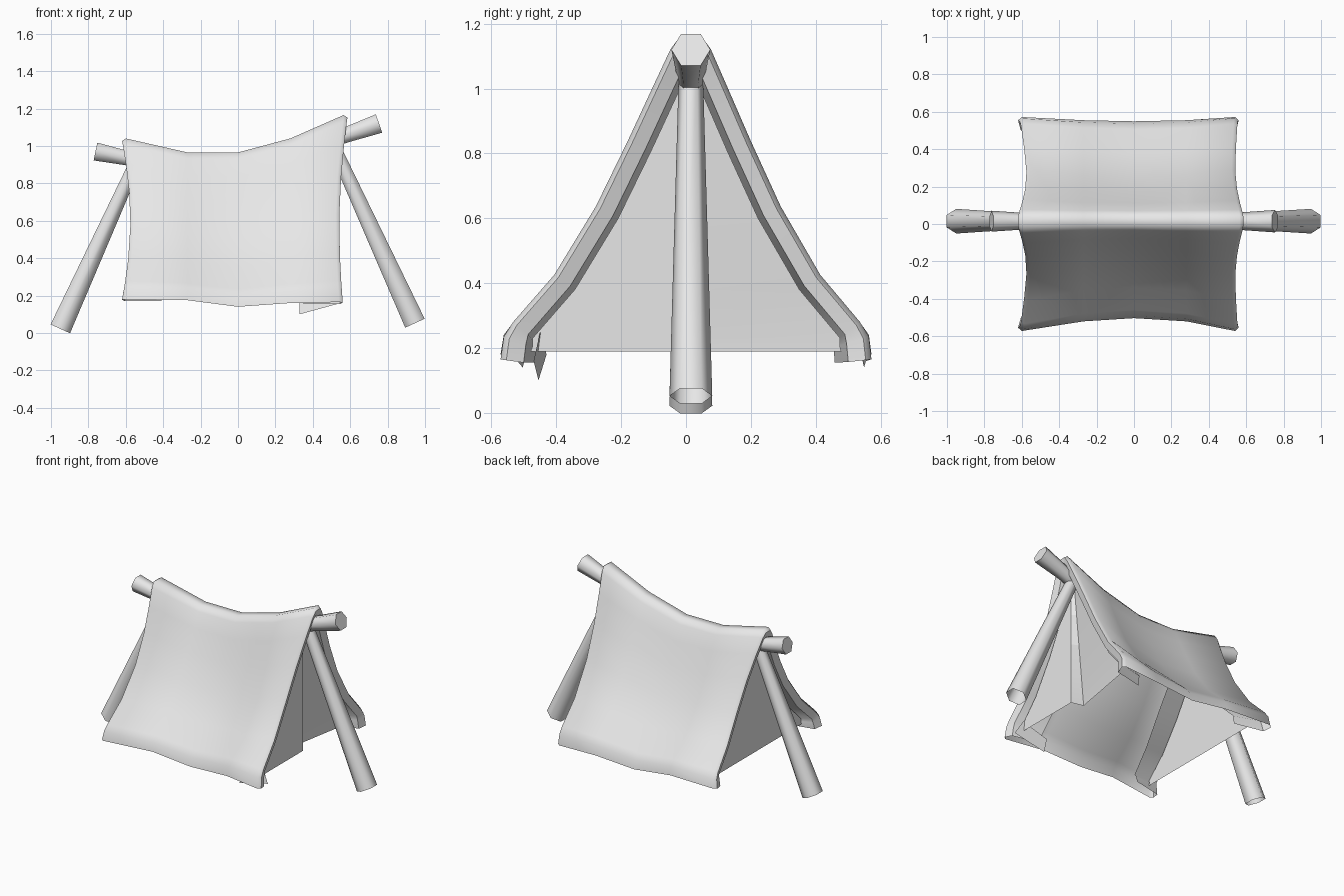
import bpy, bmesh, math
from mathutils import Vector

if "Cube" in bpy.data.objects:
    bpy.data.objects.remove(bpy.data.objects["Cube"])

grey = bpy.data.materials.new("light_grey")
grey.use_nodes = True
grey.diffuse_color = (0.8, 0.8, 0.8, 1)
grey.node_tree.nodes["Principled BSDF"].inputs["Base Color"].default_value = (0.8, 0.8, 0.8, 1)


def finish(name, bm, angle=40):
    mesh = bpy.data.meshes.new(name)
    bm.to_mesh(mesh)
    bm.free()
    mesh.materials.append(grey)
    obj = bpy.data.objects.new(name, mesh)
    bpy.context.collection.objects.link(obj)
    bpy.ops.object.select_all(action='DESELECT')
    obj.select_set(True)
    bpy.context.view_layer.objects.active = obj
    bpy.ops.object.shade_smooth_by_angle(angle=math.radians(angle))


def skin(bm, rows, closed=False):
    """Join neighbouring rows of points with quads."""
    verts = [[bm.verts.new(p) for p in row] for row in rows]
    for a, b in zip(verts, verts[1:]):
        n = len(a)
        for i in range(n if closed else n - 1):
            j = (i + 1) % n
            bm.faces.new((a[i], a[j], b[j], b[i]))
    return verts


def pole(name, path, caps):
    """Six-sided pole through (x, z, radius) points."""
    bm = bmesh.new()
    rings = []
    for i, (x, z, r) in enumerate(path):
        a, b = path[max(i - 1, 0)], path[min(i + 1, len(path) - 1)]
        d = Vector((b[0] - a[0], 0, b[1] - a[1])).normalized()
        across = Vector((-d.z, 0, d.x))
        rings.append([Vector((x, 0.015, z)) + Vector((0, r, 0)) * math.cos(k * math.pi / 3)
                      + across * r * math.sin(k * math.pi / 3) for k in range(6)])
    verts = skin(bm, rings, True)
    if caps:
        bm.faces.new(verts[0])
        bm.faces.new(verts[-1])
    bmesh.ops.recalc_face_normals(bm, faces=bm.faces)
    finish(name, bm, 65)


# Sagging ridge pole and two leaning supports with open feet
pole("ridge_pole", [(-.762, .97, .056), (-.6, .936, .045), (-.27, .88, .045), (0, .88, .045),
                    (.28, .945, .045), (.57, 1.056, .047), (.754, 1.12, .06)], True)
pole("left_support", [(.946, .052, .066), (.5, 1.025, .038)], False)
pole("right_support", [(-.95, .022, .066), (-.54, .925, .038)], False)

# Half cross-section of the cloth: distance from ridge, height fraction
HALF = [(.03, 1), (.062, .957), (.115, .84), (.19, .673), (.285, .472), (.41, .261),
        (.535, .115), (.563, .07), (.572, 0)]
# Cloth stations: x, ridge height, hem height, sag, shift of the foot in x
RIGHT = (-.62, 1.04, .18, 0, 0)
LEFT = (.585, 1.165, .165, 0, -.025)
MIDDLE = [(-.27, .965, .175, .75, 0), (0, .965, .14, 1, 0), (.28, 1.04, .16, .75, 0)]


def section(station, inset=0.0, dx=0.0, pinch=0.0):
    """Full cross-section at one station, inset towards the inside of the tent."""
    x, top, hem, sag, foot = station
    pts = []
    for side in (1, -1):
        pull = .04 if side > 0 else .12
        half = []
        for y, f in HALF:
            y = y * (1 - pull * sag) - .025 * sag * math.sin(math.pi * f)
            half.append(Vector((0, side * y + .015 * f, hem + (top - hem) * f)))
        pts += half[::-1] if side > 0 else half
    out = []
    for i, p in enumerate(pts):
        d = (pts[min(i + 1, len(pts) - 1)] - pts[max(i - 1, 0)]).normalized()
        f = (p.z - hem) / (top - hem)
        depth = inset * (1.2 if f < .1 else 1)
        q = p + Vector((0, -d.z, d.y)) * depth
        q.z = max(q.z, hem - .01)
        q.x = x + dx + foot * (1 - f) - math.copysign(pinch * math.sin(math.pi * f), x)
        out.append(q)
    return out


def hem_rows(station, pinch):
    """Rolled end of the cloth: outer edge, rim and the inner fold."""
    s = -math.copysign(1, station[0])
    return [section(station, depth, s * dx, pinch) for depth, dx in
            ((.095, .21), (.06, .015), (.015, 0), (0, .02))]


# Draped cloth with hems turned inwards at both ends
bm = bmesh.new()
skin(bm, hem_rows(RIGHT, .045) + [section(s) for s in MIDDLE] + hem_rows(LEFT, .03)[::-1])
bmesh.ops.recalc_face_normals(bm, faces=bm.faces)
top_face = max(bm.faces, key=lambda f: f.calc_center_median().z * abs(f.normal.z))
if top_face.normal.z < 0:
    bmesh.ops.reverse_faces(bm, faces=bm.faces)
finish("cloth_cover", bm, 60)


def end_wall(name, station, x_edge, fold):
    """Upright end panel; a fold pushes the back half's centre edge inwards."""
    pts = section(station, .078)
    n = len(HALF)
    top = pts[n].z
    rows = []
    for back, front in zip(pts[:n][::-1], pts[n:]):
        if front.z > .2 or front is pts[-1]:
            z = max(front.z, .19) if front is not pts[-1] else .19
            inward = math.copysign(fold * (top - z) / top, x_edge)
            rows.append([Vector((x_edge, back.y, z)), Vector((x_edge - inward, .01, z)),
                         Vector((x_edge, -.01, z)), Vector((x_edge, front.y, z))])
    bm = bmesh.new()
    skin(bm, rows)
    bmesh.ops.recalc_face_normals(bm, faces=bm.faces)
    finish(name, bm, 5)


end_wall("left_door_panels", LEFT, .49, .1)
end_wall("right_end_wall", RIGHT, -.52, 0)

# Loose corner of the door trailing below the front hem
bm = bmesh.new()
bm.faces.new([bm.verts.new(p) for p in
              ((.55, -.47, .16), (.33, -.455, .1), (.33, -.43, .18), (.5, -.45, .25))])
finish("door_corner_flap", bm)
